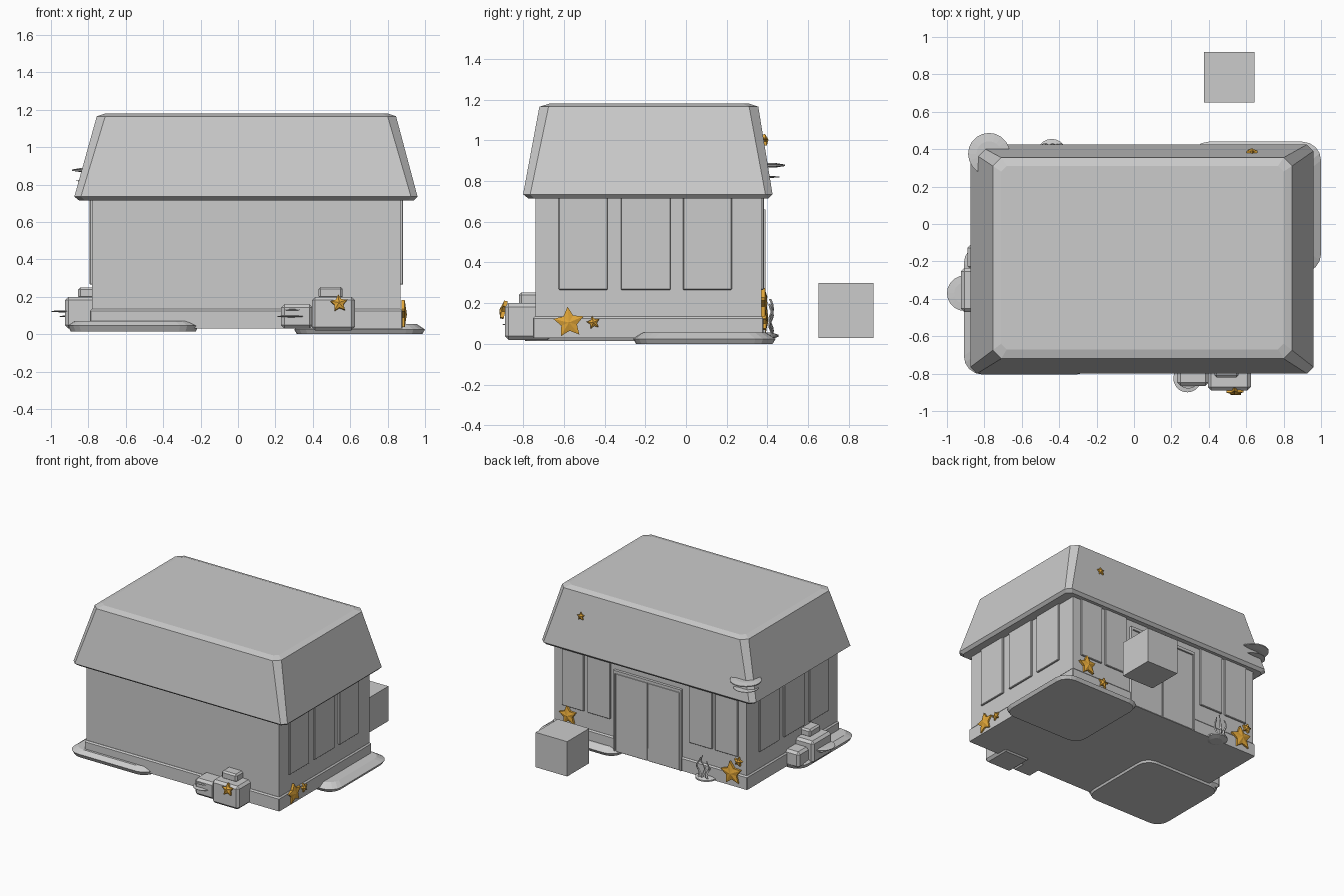
import bpy, bmesh, math
from mathutils import Matrix, Vector

if "Cube" in bpy.data.objects:
    bpy.data.objects.remove(bpy.data.objects["Cube"])

gold = bpy.data.materials.new("gold")
gold.diffuse_color = (0.75, 0.38, 0.04, 1)
gold.use_nodes = True
gold.node_tree.nodes["Principled BSDF"].inputs["Base Color"].default_value = gold.diffuse_color


def finish(bm, name, mat=None):
    bmesh.ops.recalc_face_normals(bm, faces=bm.faces)
    me = bpy.data.meshes.new(name)
    bm.to_mesh(me)
    bm.free()
    ob = bpy.data.objects.new(name, me)
    bpy.context.collection.objects.link(ob)
    if mat:
        me.materials.append(mat)
    return ob


def box(name, x0, x1, y0, y1, z0, z1, bevel=0):
    bm = bmesh.new()
    bmesh.ops.create_cube(bm, size=1)
    for v in bm.verts:
        v.co = ((x0 + x1) / 2 + v.co.x * (x1 - x0),
                (y0 + y1) / 2 + v.co.y * (y1 - y0),
                (z0 + z1) / 2 + v.co.z * (z1 - z0))
    if bevel:
        bmesh.ops.bevel(bm, geom=bm.edges[:], offset=bevel, segments=1,
                        profile=0.5, affect='EDGES')
    return finish(bm, name)


def loft(name, rings):
    """Skin a stack of equal-sized point rings and cap both ends."""
    bm = bmesh.new()
    rows = [[bm.verts.new(p) for p in r] for r in rings]
    n = len(rows[0])
    for a, b in zip(rows, rows[1:]):
        for i in range(n):
            bm.faces.new((a[i], a[(i + 1) % n], b[(i + 1) % n], b[i]))
    bm.faces.new(rows[0][::-1])
    bm.faces.new(rows[-1])
    return finish(bm, name)


def cut_rect(x0, x1, y0, y1, z, c, seg=1):
    """Rectangle ring with chamfered (seg=1) or rounded corners."""
    pts = []
    for cx, cy, a0 in ((x1 - c, y1 - c, 0), (x0 + c, y1 - c, 90),
                       (x0 + c, y0 + c, 180), (x1 - c, y0 + c, 270)):
        for k in range(seg + 1):
            a = math.radians(a0 + 90 * k / seg)
            pts.append((cx + c * math.cos(a), cy + c * math.sin(a), z))
    return pts


def star(name, loc, normal, r, depth=0.018, spin=0):
    """Puffy five-pointed star facing along normal."""
    bm = bmesh.new()
    front, back = [], []
    for i in range(10):
        a = math.radians(90 + 36 * i + spin)
        rr = r if i % 2 == 0 else r * 0.52
        x, y = rr * math.cos(a), rr * math.sin(a)
        front.append(bm.verts.new((x, y, depth * 0.35)))
        back.append(bm.verts.new((x, y, -0.012)))
    tip = bm.verts.new((0, 0, depth))
    for i in range(10):
        j = (i + 1) % 10
        bm.faces.new((front[i], front[j], tip))
        bm.faces.new((back[i], back[j], front[j], front[i]))
    bm.faces.new(back[::-1])
    n = Vector(normal).normalized()
    side = Vector((0, 0, 1)).cross(n).normalized()
    m = Matrix((side, n.cross(side), n)).transposed().to_4x4()
    bm.transform(Matrix.Translation(loc) @ m)
    finish(bm, name, gold)


def disc(name, x, y, z, r, h):
    """Thin lens-shaped shelf."""
    def ring(k, dz):
        return [(x + r * k * math.cos(i * math.tau / 20),
                 y + r * k * math.sin(i * math.tau / 20), z + dz) for i in range(20)]
    loft(name, [ring(0.55, -h / 2), ring(1, -h / 6), ring(1, h / 6), ring(0.6, h / 2)])


# walls and skirting
box("walls", -0.78, 0.87, -0.74, 0.37, 0.03, 0.75)
loft("skirting", [cut_rect(-0.79 + i, 0.88 - i, -0.752 + i, 0.38 - i, z, 0.005)
                  for z, i in ((0.03, 0), (0.125, 0), (0.135, 0.009))])

# hipped roof block
loft("roof", [cut_rect(-0.85, 0.94, -0.775, 0.405, 0.715, 0.03),
              cut_rect(-0.875, 0.96, -0.80, 0.425, 0.735, 0.035),
              cut_rect(-0.755, 0.845, -0.72, 0.355, 1.165, 0.045),
              cut_rect(-0.71, 0.80, -0.67, 0.31, 1.18, 0.03)])

# side panels and back panels
for y0, y1 in ((-0.625, -0.385), (-0.32, -0.075), (-0.015, 0.225)):
    box("right_panel", 0.86, 0.883, y0, y1, 0.265, 0.72, 0.004)
    box("left_panel", -0.793, -0.77, y0, y1, 0.265, 0.72, 0.004)
for x0, x1 in ((0.61, 0.80), (0.385, 0.58), (-0.49, -0.29), (-0.71, -0.515)):
    box("back_panel", x0, x1, 0.36, 0.382, 0.265, 0.72, 0.004)

# double door with frame
for x0, x1 in ((-0.215, 0.058), (0.062, 0.335)):
    box("door_leaf", x0, x1, 0.36, 0.386, 0.03, 0.635, 0.003)
box("door_lintel", -0.23, 0.35, 0.36, 0.391, 0.638, 0.66)
for x in (-0.23, 0.338):
    box("door_jamb", x, x + 0.012, 0.36, 0.391, 0.03, 0.64)


# ground slabs at two opposite corners
def slab(name, x0, x1, y0, y1, z0, z1, z2, inset):
    loft(name, [cut_rect(x0 + 0.015, x1 - 0.015, y0 + 0.015, y1 - 0.015, z0, 0.09, 4),
                cut_rect(x0, x1, y0, y1, z1, 0.1, 4),
                cut_rect(x0 + inset, x1 - inset, y0 + inset, y1 - inset, z2, 0.09, 4)])


slab("back_right_slab", 0.30, 1.0, -0.26, 0.44, 0.0, 0.025, 0.055, 0.045)
slab("front_left_slab", -0.91, -0.21, -0.805, -0.11, 0.015, 0.045, 0.07, 0.035)

# front crates with shelves
box("front_large_crate", 0.395, 0.625, -0.89, -0.66, 0.02, 0.20, 0.018)
box("front_small_crate", 0.23, 0.40, -0.865, -0.69, 0.03, 0.16, 0.018)
box("front_top_crate", 0.43, 0.56, -0.82, -0.69, 0.19, 0.253, 0.012)
disc("front_shelf_low", 0.285, -0.825, 0.095, 0.075, 0.01)
disc("front_shelf_high", 0.29, -0.82, 0.13, 0.06, 0.01)

# left crates with shelves
box("left_large_crate", -0.925, -0.70, -0.47, -0.235, 0.03, 0.20, 0.018)
box("left_small_crate", -0.89, -0.71, -0.245, -0.11, 0.03, 0.155, 0.018)
box("left_top_crate", -0.855, -0.73, -0.43, -0.30, 0.19, 0.25, 0.012)
disc("left_shelf_high", -0.905, -0.37, 0.122, 0.095, 0.01)
disc("left_shelf_low", -0.88, -0.37, 0.095, 0.075, 0.01)

# shelves on the back left roof corner
disc("roof_shelf_high", -0.775, 0.375, 0.877, 0.112, 0.022)
disc("roof_shelf_low", -0.775, 0.37, 0.82, 0.09, 0.01)

# wavy plant on a small mound
disc("plant_mound", -0.44, 0.375, 0.04, 0.08, 0.03)
for k, (x, h) in enumerate(((-0.48, 0.14), (-0.44, 0.175), (-0.40, 0.15))):
    rings = []
    for i in range(9):
        t = i / 8
        cx = x + 0.012 * math.sin(t * 7 + k * 2)
        cy = 0.418 + 0.008 * math.sin(t * 9 + k)
        w = 0.011 * (1 - t) ** 0.5 + 0.001
        rings.append([(cx - w, cy, 0.045 + h * t), (cx, cy - 0.006, 0.045 + h * t),
                      (cx + w, cy, 0.045 + h * t), (cx, cy + 0.006, 0.045 + h * t)])
    loft("plant_blade", rings)

# gold stars
for loc, nrm, r, spin in (
        ((0.54, -0.898, 0.165), (0, -1, 0.25), 0.048, 5),
        ((0.885, -0.575, 0.105), (1, 0, 0), 0.078, 5),
        ((0.885, -0.455, 0.105), (1, 0, 0), 0.034, 12),
        ((-0.66, 0.386, 0.13), (0, 1, 0), 0.09, 8),
        ((-0.715, 0.382, 0.23), (0, 1, 0), 0.036, -8),
        ((0.745, 0.382, 0.20), (0, 1, 0), 0.075, 8),
        ((0.605, 0.386, 0.105), (0, 1, 0), 0.042, -8),
        ((0.63, 0.387, 1.0), (0, 1, 0.16), 0.03, 6)):
    star("star", loc, nrm, r, spin=spin)

# loose cube behind the building
box("loose_cube", 0.375, 0.645, 0.65, 0.92, 0.03, 0.30)
